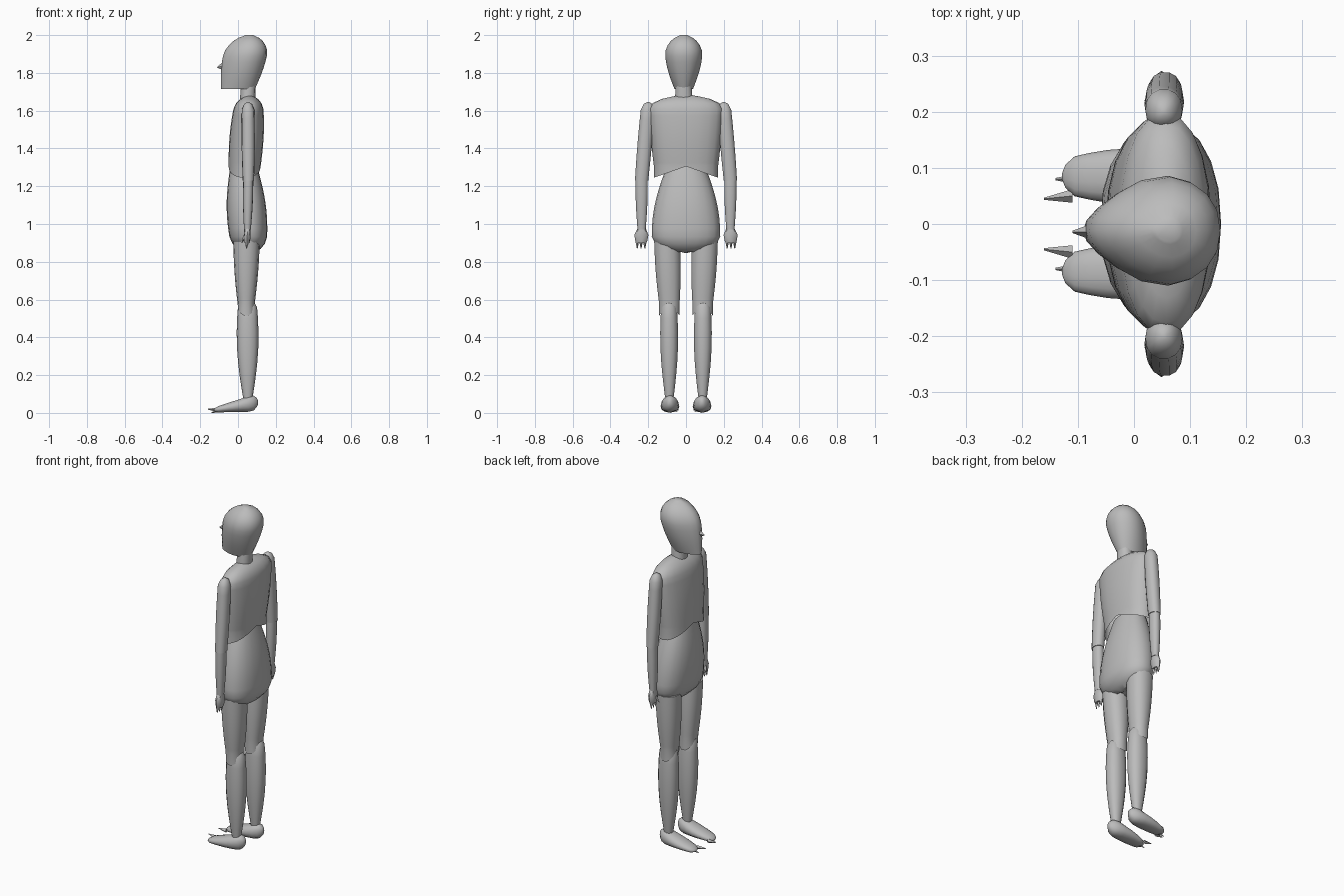
import bpy, bmesh, math
from mathutils import Vector

cube = bpy.data.objects.get("Cube")
if cube:
    bpy.data.objects.remove(cube, do_unlink=True)

clay = bpy.data.materials.new("clay_grey")
clay.use_nodes = True
clay.diffuse_color = (0.5, 0.5, 0.5, 1)
shader = clay.node_tree.nodes["Principled BSDF"]
shader.inputs["Base Color"].default_value = clay.diffuse_color


def rounding(distance, cap):
    """Elliptical narrowing within a cap length from an end."""
    if distance >= cap:
        return 1
    return max(0.2, math.sqrt(1 - (1 - distance / cap) ** 2))


def power(value):
    """Slightly squares off a circle's sine or cosine."""
    return math.copysign(abs(value) ** 0.9, value)


def body_part(name, start, end, start_size, end_size, bulge=(0, 0), caps=(0, 0),
              side=1, sides=14, rings=10, dip=0, front_taper=0, open_end=False):
    """Tapered oval tube between two points, with half sizes at each end.
    An upright tube is sized in x and y, a lying one in y and z.
    Bulge swells the middle, caps round the ends, dip lowers the hem's sides."""
    start, end = Vector(start), Vector(end)
    start_size, end_size, bulge = Vector(start_size), Vector(end_size), Vector(bulge)
    span = end - start
    upright = abs(span.z) > abs(span.x)
    bm = bmesh.new()
    loops = []
    for ring in range(rings + 1):
        t = (1 - math.cos(math.pi * ring / rings)) / 2
        size = start_size.lerp(end_size, t) + bulge * math.sin(math.pi * t)
        size *= rounding(t, caps[0]) * rounding(1 - t, caps[1])
        loop = []
        for step in range(sides):
            angle = math.tau * step / sides
            c, s = power(math.cos(angle)), power(math.sin(angle))
            u = size.x * c
            v = size.y * s * (1 + front_taper * min(c, 0))
            offset = Vector((u, v, 0)) if upright else Vector((0, u, v))
            point = start.lerp(end, t) + offset
            if ring == rings:
                point.z -= dip * abs(s)
            point.y *= side
            loop.append(bm.verts.new(point))
        loops.append(loop)
    for first, second in zip(loops, loops[1:]):
        for i in range(sides):
            j = (i + 1) % sides
            bm.faces.new((first[i], first[j], second[j], second[i]))
    bm.faces.new(loops[0])
    if not open_end:
        bm.faces.new(loops[-1])
    bmesh.ops.recalc_face_normals(bm, faces=bm.faces)
    mesh = bpy.data.meshes.new(name)
    bm.to_mesh(mesh)
    bm.free()
    mesh.materials.append(clay)
    obj = bpy.data.objects.new(name, mesh)
    bpy.context.collection.objects.link(obj)
    bpy.ops.object.select_all(action="DESELECT")
    obj.select_set(True)
    bpy.context.view_layer.objects.active = obj
    bpy.ops.object.shade_smooth_by_angle(angle=math.radians(45))


def spike(name, base, tip, size, side=1):
    """Small four-sided point."""
    body_part(name, base, tip, size, (0.002, 0.002), side=side, sides=4, rings=1)


# Head, with the face towards -x, then the neck
body_part("head", start=(0.06, -0.012, 2), end=(0, -0.012, 1.715),
          start_size=(0.11, 0.1), end_size=(0.09, 0.05), bulge=(0.015, 0.02),
          caps=(0.4, 0), sides=18, rings=14, front_taper=0.4)
spike("nose", base=(-0.06, -0.014, 1.84), tip=(-0.11, -0.014, 1.83), size=(0.02, 0.035))
body_part("neck", start=(0.055, -0.012, 1.77), end=(0.05, -0.012, 1.63),
          start_size=(0.04, 0.04), end_size=(0.04, 0.05), rings=3)

# Chest shell with an open hem that hangs lower at the sides
body_part("chest", start=(0.06, 0, 1.68), end=(0.035, 0, 1.305),
          start_size=(0.07, 0.2), end_size=(0.085, 0.17), bulge=(0.012, 0.005),
          caps=(0.2, 0), sides=20, rings=14, dip=0.06, open_end=True)

# Waist and hips, rising over the legs at the sides
body_part("hips", start=(0.03, 0, 1.31), end=(0.06, 0, 0.845),
          start_size=(0.07, 0.1), end_size=(0.09, 0.18), bulge=(0.025, 0.03),
          caps=(0, 0.2), sides=20, rings=14, dip=-0.02)

for label, side in (("left", -1), ("right", 1)):
    # Arms
    body_part(label + "_upper_arm", start=(0.053, 0.2, 1.645), end=(0.055, 0.235, 1.23),
              start_size=(0.032, 0.036), end_size=(0.03, 0.036), bulge=(0.004, 0.003),
              caps=(0.1, 0), side=side)
    body_part(label + "_forearm", start=(0.055, 0.235, 1.26), end=(0.05, 0.235, 0.97),
              start_size=(0.026, 0.033), end_size=(0.018, 0.022), bulge=(0.004, 0.004),
              side=side)

    # Hands, with a thumb and short curled fingers
    body_part(label + "_hand", start=(0.05, 0.235, 0.985), end=(0.048, 0.237, 0.9),
              start_size=(0.015, 0.015), end_size=(0.014, 0.027), bulge=(0.004, 0.016),
              side=side, sides=8, rings=4)
    for finger in range(3):
        y = 0.218 + finger / 50
        spike(label + "_finger", base=(0.048, y, 0.91), tip=(0.045, y, 0.87),
              size=(0.012, 0.01), side=side)
    spike(label + "_thumb", base=(0.04, 0.23, 0.94), tip=(0.02, 0.22, 0.9),
          size=(0.012, 0.012), side=side)

    # Legs, each thigh ending in an open hem over the knee
    body_part(label + "_thigh", start=(0.045, 0.1, 0.91), end=(0.043, 0.088, 0.575),
              start_size=(0.07, 0.07), end_size=(0.045, 0.055), bulge=(0.005, 0.005),
              side=side, dip=0.06, open_end=True)
    body_part(label + "_shin", start=(0.05, 0.09, 0.61), end=(0.052, 0.088, 0.08),
              start_size=(0.048, 0.04), end_size=(0.025, 0.023), bulge=(0.02, 0.016),
              caps=(0.12, 0), side=side)

    # Feet, with pointed toes
    body_part(label + "_foot", start=(0.106, 0.085, 0.056), end=(-0.128, 0.085, 0.015),
              start_size=(0.033, 0.05), end_size=(0.03, 0.013), bulge=(0.018, 0),
              caps=(0.2, 0.1), side=side)
    spike(label + "_big_toe", base=(-0.11, 0.05, 0.016), tip=(-0.16, 0.045, 0.02),
          size=(0.012, 0.012), side=side)
    spike(label + "_small_toe", base=(-0.1, 0.08, 0.012), tip=(-0.14, 0.08, 0.002),
          size=(0.01, 0.01), side=side)
